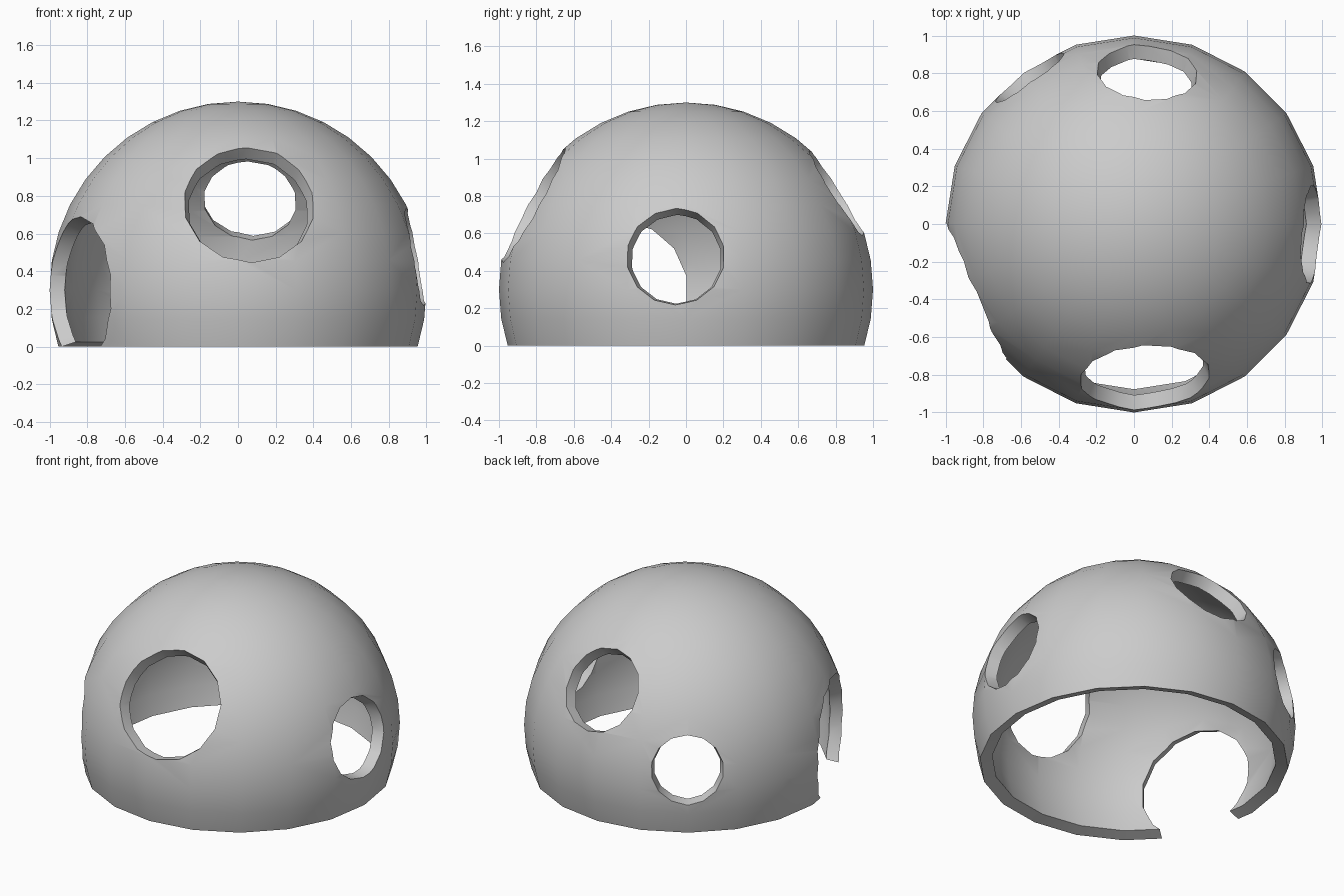
import bpy, bmesh, math
from mathutils import Vector, Matrix

if "Cube" in bpy.data.objects:
    bpy.data.objects.remove(bpy.data.objects["Cube"])

CENTRE = Vector((0, 0, 0.3))
INNER = 0.92  # inner skin scale about the centre

# Dome shell: sphere cut at the ground, thickened towards its centre
bm = bmesh.new()
bmesh.ops.create_uvsphere(bm, u_segments=20, v_segments=20, radius=1,
                          matrix=Matrix.Translation(CENTRE))
bmesh.ops.bisect_plane(bm, geom=bm.verts[:] + bm.edges[:] + bm.faces[:],
                       plane_co=(0, 0, 0), plane_no=(0, 0, 1), clear_inner=True)
copy = bmesh.ops.duplicate(bm, geom=bm.verts[:] + bm.edges[:] + bm.faces[:])["geom"]
inner_verts = [g for g in copy if isinstance(g, bmesh.types.BMVert)]
for v in inner_verts:
    v.co = CENTRE + (v.co - CENTRE) * INNER
bmesh.ops.reverse_faces(bm, faces=[g for g in copy if isinstance(g, bmesh.types.BMFace)])
bmesh.ops.bridge_loops(bm, edges=[e for e in bm.edges if e.is_boundary])
bmesh.ops.recalc_face_normals(bm, faces=bm.faces[:])
mesh = bpy.data.meshes.new("dome_shell")
bm.to_mesh(mesh)
bm.free()
dome = bpy.data.objects.new("dome_shell", mesh)
bpy.context.collection.objects.link(dome)
bpy.context.view_layer.objects.active = dome
dome.select_set(True)


def cut_hole(name, direction, radius):
    """Cut a round opening with walls that point at the dome centre."""
    d = Vector(direction).normalized()
    k = 1.012 * radius / math.sqrt(1 - radius * radius)
    near, far = 0.6, 1.2
    cb = bmesh.new()
    m = (Matrix.Translation(CENTRE + d * (near + far) / 2)
         @ d.to_track_quat('Z', 'Y').to_matrix().to_4x4())
    bmesh.ops.create_cone(cb, cap_ends=True, segments=14, radius1=k * near,
                          radius2=k * far, depth=far - near, matrix=m)
    cm = bpy.data.meshes.new(name)
    cb.to_mesh(cm)
    cb.free()
    cutter = bpy.data.objects.new(name, cm)
    cutter.hide_render = True
    bpy.context.collection.objects.link(cutter)
    mod = dome.modifiers.new(name, 'BOOLEAN')
    mod.operation = 'DIFFERENCE'
    mod.solver = 'EXACT'
    mod.object = cutter
    bpy.ops.object.modifier_apply(modifier=mod.name)
    bpy.data.objects.remove(cutter)


# Five round openings
cut_hole("front_window", (0.06, -0.82, 0.455), 0.347)
cut_hole("back_window", (0.07, 0.81, 0.52), 0.268)
cut_hole("right_window", (0.95, -0.055, 0.178), 0.262)
cut_hole("back_left_window", (-0.56, 0.785, 0.13), 0.225)
cut_hole("entrance", (-0.841, -0.36, -0.01), 0.40)

bpy.ops.object.shade_smooth_by_angle(angle=math.radians(35))
